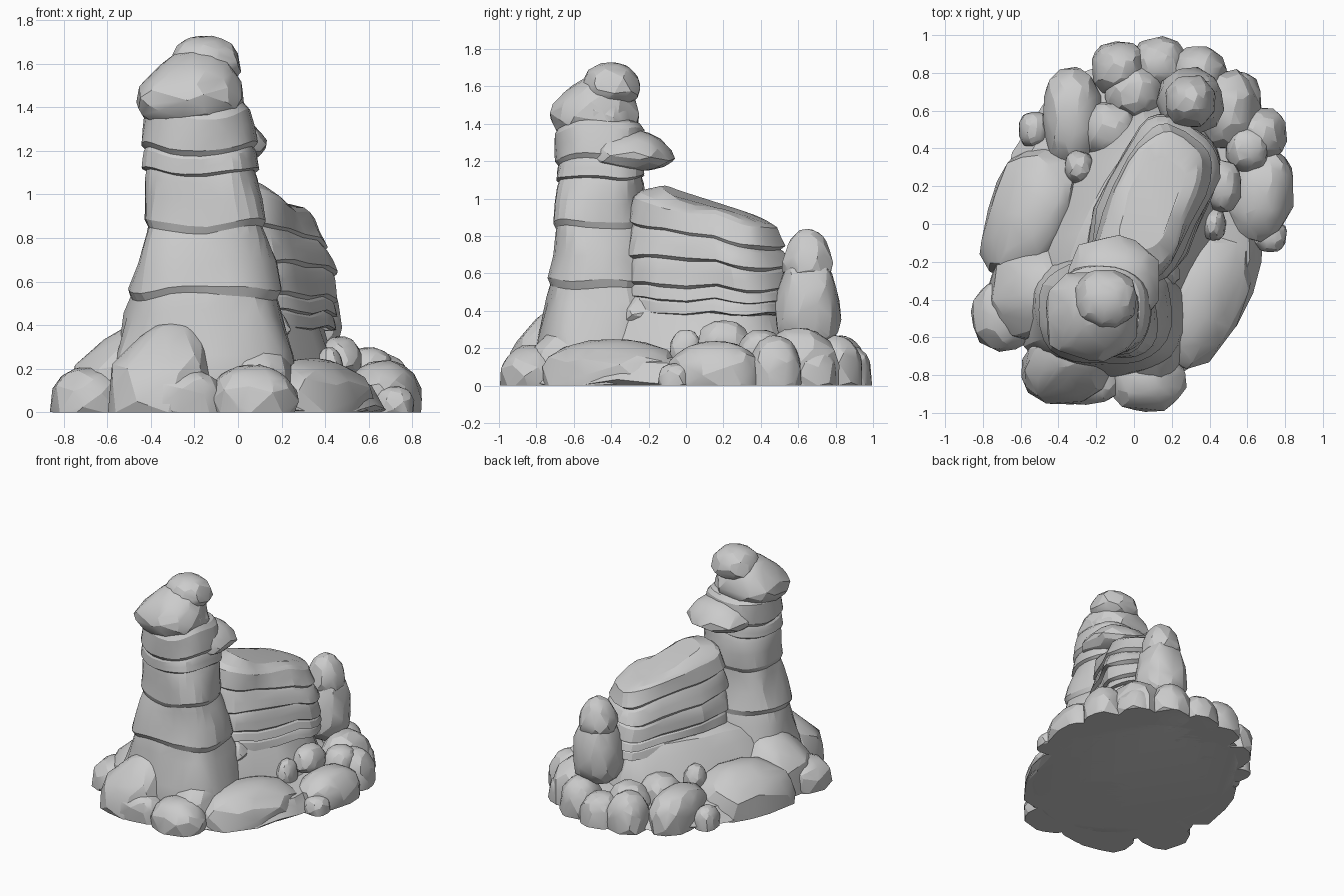
import bpy, bmesh, math, random
from mathutils import Matrix, Vector, noise

cube = bpy.data.objects.get("Cube")
if cube:
    bpy.data.objects.remove(cube, do_unlink=True)
random.seed(7)

GREY = (.6, .6, .6, 1)
stone = bpy.data.materials.new("grey stone")
stone.use_nodes = True
stone.diffuse_color = GREY
stone.node_tree.nodes["Principled BSDF"].inputs["Base Color"].default_value = GREY


def finish(bm, name):
    bmesh.ops.recalc_face_normals(bm, faces=bm.faces)
    mesh = bpy.data.meshes.new(name)
    bm.to_mesh(mesh)
    bm.free()
    mesh.materials.append(stone)
    rock = bpy.data.objects.new(name, mesh)
    bpy.context.collection.objects.link(rock)
    bpy.ops.object.select_all(action="DESELECT")
    rock.select_set(True)
    bpy.context.view_layer.objects.active = rock
    bpy.ops.object.shade_smooth_by_angle(angle=math.radians(18))


def rounded(angle, power):
    """Point on a circle squared off towards a box as the power falls."""
    c, s = math.cos(angle), math.sin(angle)
    return math.copysign(abs(c) ** power, c), math.copysign(abs(s) ** power, s)


def layered(name, levels, shape, turn=0, tilt=0, power=.8, sides=28):
    """Loft of rock beds between levels; each bed overhangs a crease below it.
    shape(z) gives centre x, centre y, half width and half depth."""
    bm = bmesh.new()
    rot = Matrix.Rotation(math.radians(turn), 3, "Z")
    rings = []
    for low, high in zip(levels, levels[1:]):
        for part, swell in ((0, .95), (.12, 1.02), (.5, 1), (.85, .98)):
            rings.append((low + part * (high - low), swell))
    rings += [(levels[-1], .9), (levels[-1] + .03, .65)]
    loops = []
    for z, swell in rings:
        cx, cy, width, depth = shape(z)
        loop = []
        for i in range(sides):
            u, v = rounded(math.tau * i / sides, power)
            p = rot @ Vector((u * width * swell, v * depth * swell, 0))
            p += Vector((cx, cy, z - tilt * v * depth * (z - .4)))
            p += noise.noise_vector(p * 4) * .035
            p.z = max(p.z, 0) if z else 0
            loop.append(bm.verts.new(p))
        loops.append(loop)
    for a, b in zip(loops, loops[1:]):
        for i in range(sides):
            bm.faces.new((a[i - 1], a[i], b[i], b[i - 1]))
    bmesh.ops.triangulate(bm, faces=bm.faces)
    bm.faces.new(loops[0])
    bm.faces.new(loops[-1])
    finish(bm, name)


def boulder(name, x, y, width, depth, top, bottom=0, turn=0, lean=(0, 0), taper=.1):
    """Faceted stone: hull of points on a boxy dome, upright where it meets the ground."""
    bm = bmesh.new()
    rot = Matrix.Rotation(math.radians(turn), 3, "Z")
    middle = bottom + (top - bottom) * .4
    count = 90
    golden = math.pi * (3 - math.sqrt(5))
    for i in range(count):
        h = 1 - (2 * i + 1) / count
        u, v = rounded(i * golden + random.uniform(-.2, .2), .85)
        rise = math.copysign(abs(h) ** .85, h)
        r = (1 - h * h) ** .4 * random.uniform(.93, 1.03) * (1 - taper * max(rise, 0))
        reach = top - middle if h > 0 else (middle - bottom) * (1.1 if bottom else 5)
        p = rot @ Vector((u * r * width, v * r * depth, 0))
        p += Vector((x, y, max(middle + rise * reach, bottom)))
        p += Vector((*lean, 0)) * max(rise, 0)
        bm.verts.new(p)
    hull = bmesh.ops.convex_hull(bm, input=bm.verts)
    spare = {v for v in hull["geom_interior"] + hull["geom_unused"]
             if isinstance(v, bmesh.types.BMVert)}
    bmesh.ops.delete(bm, geom=list(spare), context="VERTS")
    finish(bm, name)


# Ground mass and the long skirt that carries tower and wall
def ground_shape(z):
    return 0, 0, .7 - z / 2, .86 - z / 2


def skirt_shape(z):
    return z / 8 - .06, z / 6 - .1, .48 - z * .45, .78 - z * .5


layered("ground_mass", (0, .14), ground_shape, power=1)
layered("rock_skirt", (0, .45), skirt_shape, turn=-25)


# Tower: flared foot, then near-upright beds under an overhanging cap
def tower_shape(z):
    flare = max(0, .9 - z)
    lean = max(0, z - 1)
    return -.15 - .1 * lean, -.46, .27 + .22 * flare - .04 * lean, .235 + .13 * flare


layered("tower", (0, .53, .84, 1.1, 1.2, 1.4), tower_shape)
boulder("tower_cap", -.22, -.49, .26, .25, 1.67, 1.31, lean=(.03, .04), taper=.35)
boulder("tower_neck", -.2, -.46, .23, .21, 1.6, 1.3)
boulder("tower_knob", -.15, -.4, .17, .16, 1.73, 1.5)
boulder("tower_ledge", -.11, -.31, .26, .25, 1.37, 1.15, taper=.25)


# Layered wall behind the tower, its top falling towards the back
def wall_shape(z):
    shrink = max(0, z - .7)
    return .1, .11, .26 - .22 * shrink, .44 - .22 * shrink


layered("layered_wall", (.38, .46, .53, .66, .8, .95), wall_shape,
        turn=-25, tilt=.38, power=.65)
boulder("notch_shelf", .05, -.22, .2, .16, .52, .3, taper=.3)

# Small pinnacle at the back
boulder("pinnacle_trunk", .3, .65, .18, .18, .72, .2, taper=.15)
boulder("pinnacle_head", .3, .65, .135, .14, .84, .54, taper=.25)

# Rim of stones around the back
for i in range(5):
    angle = math.radians(30 + 19 * i)
    boulder("back_rim_boulder", .1 + .65 * math.cos(angle), .1 + .75 * math.sin(angle),
            .15, .15, .22 if i % 2 else .27, taper=.2)

# Boulders leaning against the front and the sides
boulder("front_buttress", -.36, -.77, .25, .19, .43, lean=(.08, .1), taper=.4)
boulder("front_boulder", .07, -.82, .21, .18, .22, taper=.25)
boulder("front_ridge", .1, -.65, .17, .22, .38, lean=(-.04, .12), taper=.3)
boulder("front_low_boulder", -.27, -.84, .22, .12, .2)
boulder("front_side_boulder", -.68, -.48, .18, .2, .21, taper=.2)
boulder("side_buttress", -.52, -.36, .27, .27, .42, lean=(.12, -.02), taper=.35)
boulder("long_side_boulder", -.56, .05, .23, .38, .32, turn=-20, lean=(.08, 0), taper=.25)
boulder("long_front_boulder", .38, -.39, .21, .4, .25, turn=-22, lean=(-.06, 0), taper=.2)
boulder("back_side_boulder", -.33, .57, .16, .27, .28)
boulder("inner_back_boulder", 0, .7, .16, .15, .28)
boulder("inner_side_boulder", -.13, .5, .16, .16, .3)
boulder("inner_corner_boulder", .5, .6, .17, .22, .31, taper=.2)
boulder("outer_boulder", .67, .16, .18, .26, .24, turn=-8, taper=.2)

# Small stones lying on and between them
boulder("outer_pebble", .72, -.06, .09, .09, .12)
boulder("stacked_stone", .47, .2, .1, .14, .35, .16)
boulder("stacked_pebble", .42, 0, .07, .09, .3, .1)
boulder("upper_stone", .6, .4, .12, .13, .3, .1)
boulder("side_pebble", -.53, .5, .08, .1, .16)
boulder("perched_pebble", -.29, .3, .08, .09, .34, .15)
